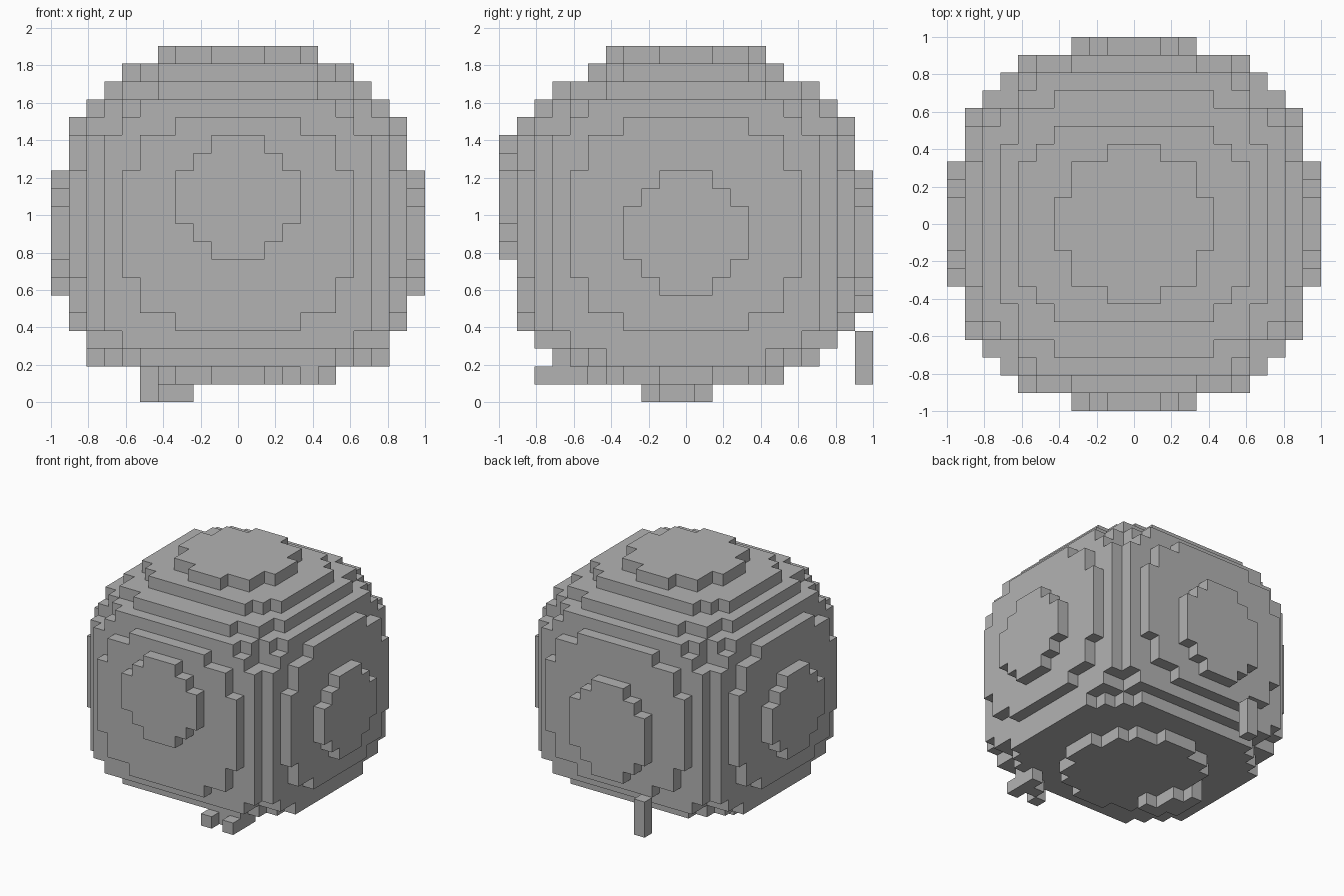
import bpy
import bmesh
import math

# Remove the default object
cube = bpy.data.objects.get("Cube")
if cube:
    bpy.data.objects.remove(cube, do_unlink=True)

UNIT = 2 / 21  # edge length of one block

stone = bpy.data.materials.new("plain_grey")
stone.use_nodes = True
stone.diffuse_color = (0.45, 0.45, 0.45, 1)
stone.node_tree.nodes["Principled BSDF"].inputs["Base Color"].default_value = stone.diffuse_color


def block(x0, x1, y0, y1, z0, z1):
    """All cells of a box, with inclusive limits."""
    return {(x, y, z) for x in range(x0, x1 + 1)
            for y in range(y0, y1 + 1) for z in range(z0, z1 + 1)}


def slab(level, steps):
    """Horizontal stepped layer made of centred rectangles."""
    cells = set()
    for a, b in steps:
        cells |= block(-a, a, -b, b, level, level)
    return cells


def side_x(depth, steps):
    """Stepped layer on a face looking along x."""
    cells = set()
    for half, low, high in steps:
        cells |= block(depth, depth, -half, half, low, high)
    return cells


def side_y(depth, steps):
    """Stepped layer on a face looking along y."""
    return {(y, x, z) for x, y, z in side_x(depth, steps)}


parts = {}

# Core with trimmed edges
core = block(-7, 7, -7, 7, 4, 14)
core |= block(-7, 7, -6, 6, 3, 15) | block(-6, 6, -7, 7, 3, 15)
core |= slab(2, [(7, 5), (6, 6), (5, 7)])
core |= slab(16, [(8, 5), (7, 6), (6, 7), (5, 8)])

# Terraces on the four sides
INNER_X = [(7, 4, 14), (6, 3, 15), (5, 3, 16), (4, 2, 16)]
INNER_Y = [(7, 4, 14), (6, 3, 15), (5, 3, 16)]
OUTER = [(6, 7, 12), (5, 5, 14), (3, 4, 15)]
for sign in (-1, 1):
    core |= side_x(8 * sign, INNER_X) | side_x(9 * sign, OUTER)
    core |= side_y(8 * sign, INNER_Y) | side_y(9 * sign, OUTER)

# Terraces on top
core |= slab(17, [(7, 4), (6, 6), (4, 7)])
core |= slab(18, [(6, 3), (5, 4), (4, 5)])
parts["body"] = core

# Raised caps in the middle of each face
SIDE_CAP = [(1, 6, 12), (2, 7, 11), (3, 8, 10)]
parts["left_cap"] = side_x(10, SIDE_CAP)
parts["right_cap"] = side_x(-10, SIDE_CAP)
parts["front_cap"] = side_y(-10, [(1, 8, 14), (2, 9, 13), (3, 10, 12)])
parts["back_cap"] = side_y(10, [(1, 5, 12), (2, 6, 11), (3, 7, 10)])
parts["top_cap"] = slab(19, [(4, 1), (3, 3), (1, 4)])
parts["bottom_plate"] = slab(1, [(5, 1), (4, 3), (3, 4), (1, 5)])

# Loose blocks underneath and behind
parts["bottom_foot"] = (block(-5, -5, -1, 1, 0, 0) | block(-4, -4, -2, 0, 0, 0)
                        | block(-3, -3, -2, -2, 0, 0))
parts["front_blocks"] = block(5, 5, -8, -6, 1, 1) | block(3, 3, -8, -8, 1, 1) | block(4, 4, -7, -7, 1, 1)
parts["back_post"] = block(-3, -3, 10, 10, 1, 3)

solid = set().union(*parts.values())


def corner(cell, axis, sign, a, b):
    """Corner of a cell face, in model units."""
    p = [c + 0.0 for c in cell]
    p[axis] += sign / 2
    p[(axis + 1) % 3] += a / 2
    p[(axis + 2) % 3] += b / 2
    p[2] += 0.5
    return [c * UNIT for c in p]


def build(name, cells):
    """Skin the exposed faces and merge the flat areas."""
    bm = bmesh.new()
    ring = [(-1, -1), (1, -1), (1, 1), (-1, 1)]
    for cell in sorted(cells):
        for axis in range(3):
            for sign in (-1, 1):
                near = list(cell)
                near[axis] += sign
                if tuple(near) in solid:
                    continue
                verts = [bm.verts.new(corner(cell, axis, sign, a, b)) for a, b in ring[::sign]]
                bm.faces.new(verts)
    bmesh.ops.remove_doubles(bm, verts=bm.verts, dist=UNIT / 100)
    bmesh.ops.dissolve_limit(bm, angle_limit=math.radians(1), verts=bm.verts, edges=bm.edges)
    mesh = bpy.data.meshes.new(name)
    bm.to_mesh(mesh)
    bm.free()
    mesh.materials.append(stone)
    bpy.context.collection.objects.link(bpy.data.objects.new(name, mesh))


for part_name, part_cells in parts.items():
    build(part_name, part_cells)
